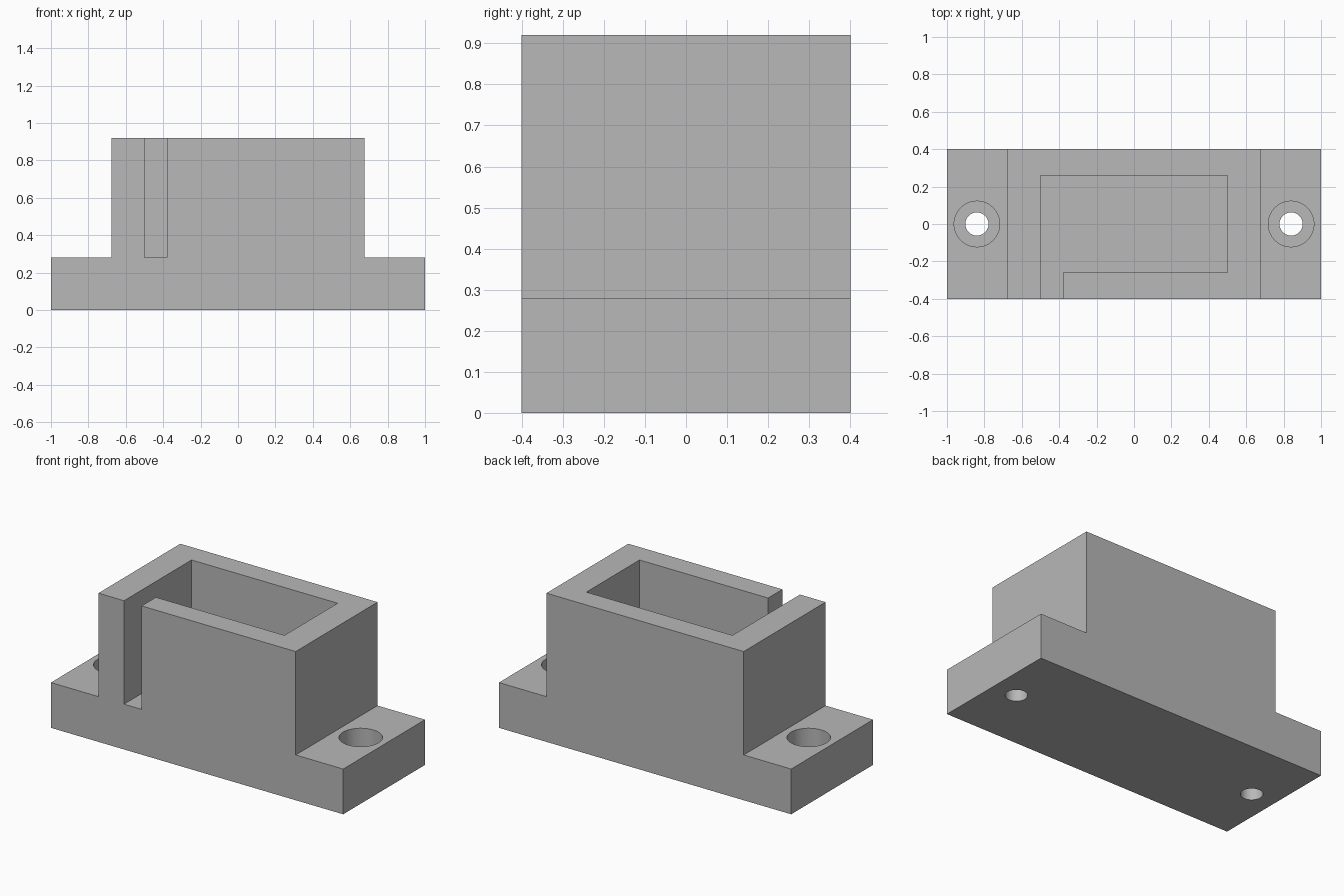
import bpy
import bmesh
from mathutils import Vector
from math import radians

cube = bpy.data.objects.get("Cube")
if cube:
    bpy.data.objects.remove(cube, do_unlink=True)

HALF_DEPTH = 0.4
BASE_TOP = 0.28
TOP = 0.92
BORE_FLOOR = 0.12

grey = bpy.data.materials.new("plain_grey")
grey.use_nodes = True
grey.diffuse_color = (0.48, 0.48, 0.48, 1)
grey.node_tree.nodes["Principled BSDF"].inputs["Base Color"].default_value = grey.diffuse_color


def link(name, bm):
    bmesh.ops.recalc_face_normals(bm, faces=bm.faces)
    mesh = bpy.data.meshes.new(name)
    bm.to_mesh(mesh)
    bm.free()
    mesh.materials.append(grey)
    obj = bpy.data.objects.new(name, mesh)
    bpy.context.collection.objects.link(obj)
    return obj


def prism(name, points, offset):
    """Extrude a closed outline along an offset."""
    bm = bmesh.new()
    face = bm.faces.new([bm.verts.new(p) for p in points])
    new = bmesh.ops.extrude_face_region(bm, geom=[face])["geom"]
    verts = [v for v in new if isinstance(v, bmesh.types.BMVert)]
    bmesh.ops.translate(bm, verts=verts, vec=Vector(offset))
    return link(name, bm)


def cylinder(name, x, radius, low, high):
    bm = bmesh.new()
    bmesh.ops.create_cone(bm, cap_ends=True, segments=64, radius1=radius,
                          radius2=radius, depth=high - low)
    bmesh.ops.translate(bm, verts=bm.verts, vec=(x, 0, (low + high) / 2))
    return link(name, bm)


def cut(target, cutter):
    cutter.hide_render = True
    mod = target.modifiers.new("cut", "BOOLEAN")
    mod.operation = "DIFFERENCE"
    mod.solver = "EXACT"
    mod.object = cutter
    bpy.context.view_layer.objects.active = target
    bpy.ops.object.modifier_apply(modifier=mod.name)
    bpy.data.objects.remove(cutter, do_unlink=True)


# Stepped body: wide mounting base with a raised block
right_half = [(1, 0), (1, BASE_TOP), (0.675, BASE_TOP), (0.675, TOP)]
outline = right_half + [(-x, z) for x, z in reversed(right_half)]
body = prism("mounting_housing", [(x, -HALF_DEPTH, z) for x, z in outline],
             (0, 2 * HALF_DEPTH, 0))

# Pocket joined to the slot through the front wall
pocket = [(-0.5, 0.26), (0.5, 0.26), (0.5, -0.26),
          (-0.38, -0.26), (-0.38, -0.6), (-0.5, -0.6)]
cut(body, prism("pocket_cutter", [(x, y, BASE_TOP) for x, y in pocket], (0, 0, 1)))

# Counterbored screw holes in both flanges
for x in (-0.84, 0.84):
    cut(body, cylinder("counterbore_cutter", x, 0.122, BORE_FLOOR, 0.5))
    cut(body, cylinder("screw_hole_cutter", x, 0.062, -0.1, 0.2))

bpy.ops.object.select_all(action="DESELECT")
body.select_set(True)
bpy.context.view_layer.objects.active = body
bpy.ops.object.shade_smooth_by_angle(angle=radians(30))
